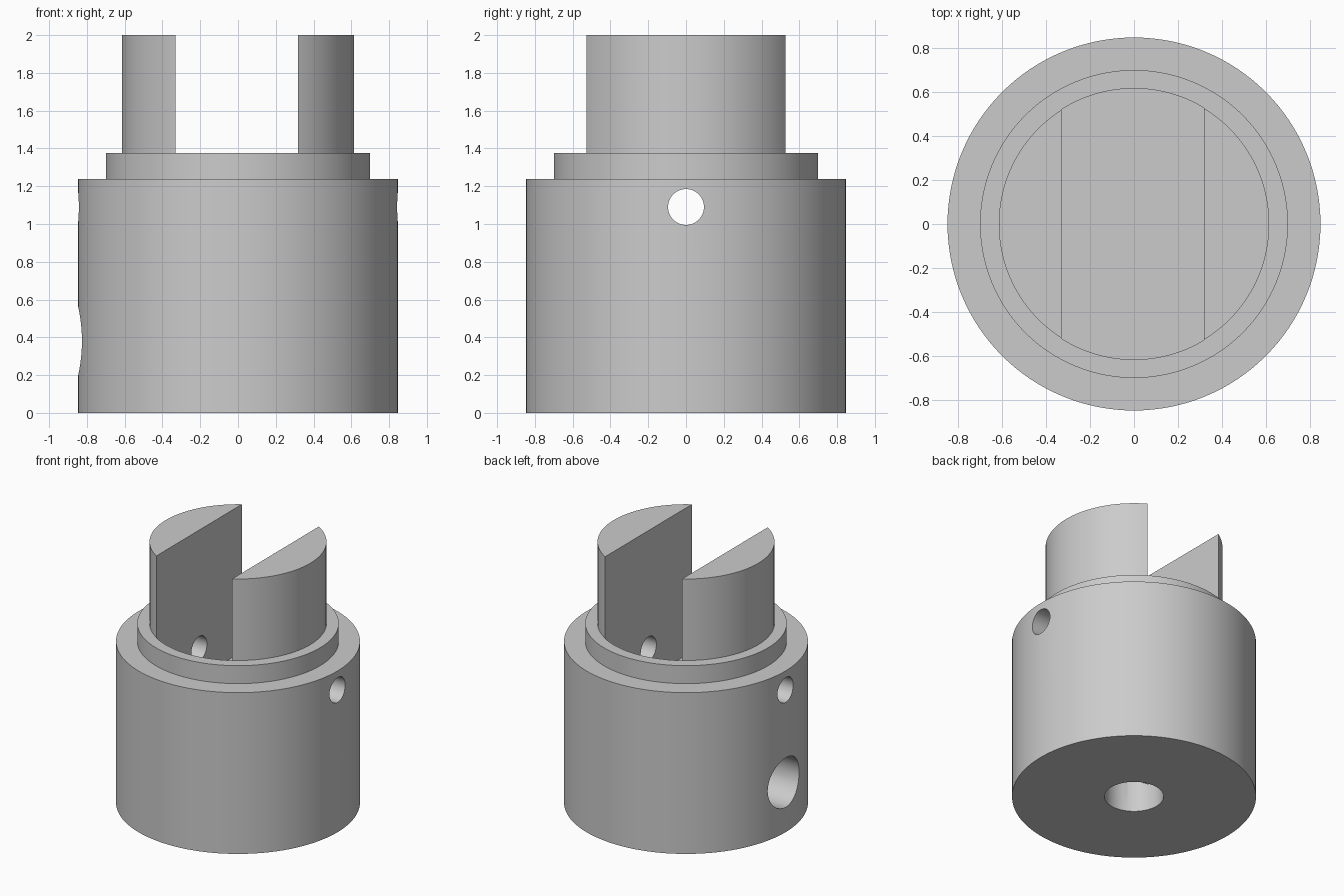
import bpy, bmesh, math
from mathutils import Matrix

cube = bpy.data.objects.get("Cube")
if cube:
    bpy.data.objects.remove(cube, do_unlink=True)

SEGMENTS = 128
SHAFT_R = 0.615

grey = bpy.data.materials.new("plain grey")
grey.use_nodes = True
colour = (0.6, 0.6, 0.6, 1)
grey.diffuse_color = colour
grey.node_tree.nodes["Principled BSDF"].inputs["Base Color"].default_value = colour


def add_object(name, bm):
    bmesh.ops.recalc_face_normals(bm, faces=bm.faces)
    mesh = bpy.data.meshes.new(name)
    bm.to_mesh(mesh)
    bm.free()
    mesh.materials.append(grey)
    obj = bpy.data.objects.new(name, mesh)
    bpy.context.collection.objects.link(obj)
    return obj


def turned_part(name, profile):
    """Solid of stacked rings from (radius, z) points, capped at both ends."""
    bm = bmesh.new()
    rings = []
    for r, z in profile:
        angles = [2 * math.pi * i / SEGMENTS for i in range(SEGMENTS)]
        rings.append([bm.verts.new((r * math.cos(a), r * math.sin(a), z)) for a in angles])
    for low, high in zip(rings, rings[1:]):
        for i in range(SEGMENTS):
            j = (i + 1) % SEGMENTS
            bm.faces.new((low[i], low[j], high[j], high[i]))
    bm.faces.new(rings[0])
    bm.faces.new(rings[-1])
    return add_object(name, bm)


def prism(name, outline, z0, z1):
    bm = bmesh.new()
    face = bm.faces.new([bm.verts.new((x, y, z0)) for x, y in outline])
    out = bmesh.ops.extrude_face_region(bm, geom=[face])
    top = [v for v in out["geom"] if isinstance(v, bmesh.types.BMVert)]
    bmesh.ops.translate(bm, verts=top, vec=(0, 0, z1 - z0))
    return add_object(name, bm)


def side_drill(name, radius, z, x0, x1):
    bm = bmesh.new()
    place = Matrix.Translation(((x0 + x1) / 2, 0, z)) @ Matrix.Rotation(math.pi / 2, 4, "Y")
    bmesh.ops.create_cone(bm, cap_ends=True, segments=48, radius1=radius,
                          radius2=radius, depth=x1 - x0, matrix=place)
    return add_object(name, bm)


def cut(target, cutter):
    cutter.hide_render = True
    mod = target.modifiers.new(cutter.name, "BOOLEAN")
    mod.operation, mod.solver, mod.object = "DIFFERENCE", "EXACT", cutter
    bpy.context.view_layer.objects.active = target
    bpy.ops.object.modifier_apply(modifier=mod.name)
    bpy.data.objects.remove(cutter, do_unlink=True)


# Stepped coupling: wide body, narrow collar, shaft
coupling = turned_part("coupling_body", [
    (0.848, 0), (0.848, 1.237), (0.70, 1.237), (0.70, 1.375),
    (SHAFT_R, 1.375), (SHAFT_R, 2)])

# Slot with rounded ends, leaving two upright jaws and a deep pocket
left, right, steps = -0.33, 0.318, 40
reach = SHAFT_R + 0.001
xs = [left + (right - left) * i / steps for i in range(steps + 1)]
front = [(x, -math.sqrt(reach ** 2 - x * x)) for x in xs]
back = [(x, -y) for x, y in reversed(front)]
cut(coupling, prism("slot_cutter", front + back, 0.87, 2.1))

# Cross pin hole, blind bore in the base, and side screw hole into the bore
cut(coupling, side_drill("pin_cutter", 0.095, 1.09, -1, 1))
cut(coupling, turned_part("bore_cutter", [(0.205, -0.1), (0.205, 0.75)]))
cut(coupling, side_drill("screw_cutter", 0.19, 0.38, -1, 0))

bpy.ops.object.select_all(action="DESELECT")
coupling.select_set(True)
bpy.context.view_layer.objects.active = coupling
bpy.ops.object.shade_smooth_by_angle(angle=math.radians(30))
